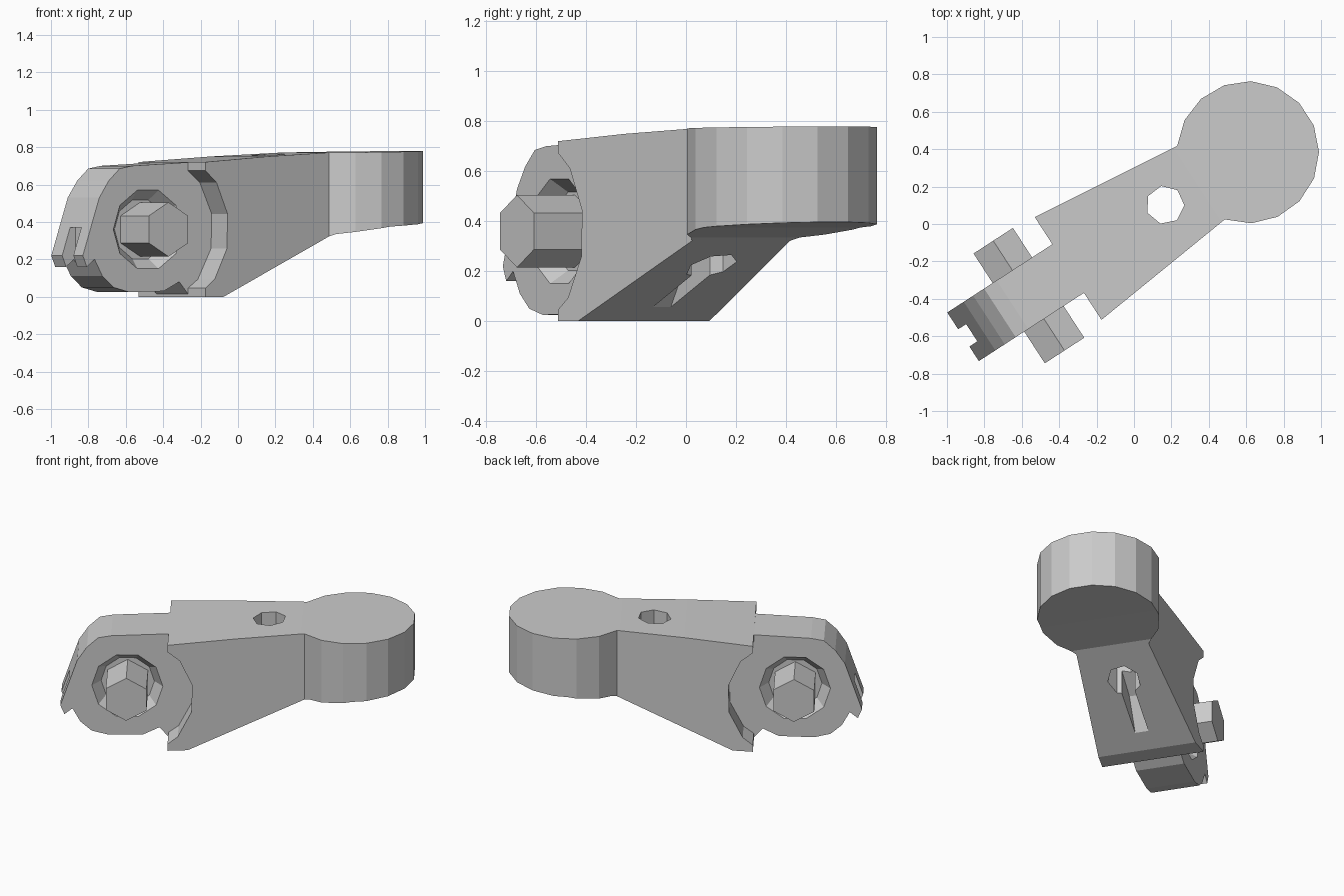
import bpy, bmesh, math
from mathutils import Matrix, Vector

if "Cube" in bpy.data.objects:
    bpy.data.objects.remove(bpy.data.objects["Cube"])

TURN = Matrix.Rotation(math.radians(33), 4, 'Z')   # lever runs diagonally across the grid
PIVOT = (-0.68, 0.36)                              # pin axis: along the lever, height


def loft(name, ring_a, ring_b):
    """Closed solid between two rings with equal point counts."""
    bm = bmesh.new()
    a = [bm.verts.new(TURN @ Vector(p)) for p in ring_a]
    b = [bm.verts.new(TURN @ Vector(p)) for p in ring_b]
    n = len(a)
    bm.faces.new(a)
    bm.faces.new(b[::-1])
    for i in range(n):
        bm.faces.new((a[i], b[i], b[(i + 1) % n], a[(i + 1) % n]))
    bmesh.ops.recalc_face_normals(bm, faces=bm.faces)
    mesh = bpy.data.meshes.new(name)
    bm.to_mesh(mesh)
    bm.free()
    ob = bpy.data.objects.new(name, mesh)
    bpy.context.collection.objects.link(ob)
    return ob


def side(name, pts, lo, hi, pts_hi=None):
    """Side profile (along, height) extruded across the lever."""
    return loft(name, [(u, lo, z) for u, z in pts],
                [(u, hi, z) for u, z in (pts_hi or pts)])


def plan(name, pts, lo, hi):
    """Plan outline (along, across) extruded upward."""
    return loft(name, [(u, v, lo) for u, v in pts], [(u, v, hi) for u, v in pts])


def circle(c, r, n, start=0.0):
    return [(c[0] + r * math.cos(start + math.tau * i / n),
             c[1] + r * math.sin(start + math.tau * i / n)) for i in range(n)]


def combine(target, tool, operation):
    mod = target.modifiers.new(operation.lower(), 'BOOLEAN')
    mod.operation, mod.solver, mod.object = operation, 'EXACT', tool
    bpy.context.view_layer.objects.active = target
    bpy.ops.object.modifier_apply(modifier=mod.name)
    bpy.data.objects.remove(tool, do_unlink=True)


# Lever body: side profile trimmed to the keyhole-shaped plan outline
body = side("lever_body", [(-0.43, 0), (-0.30, 0), (0.45, 0.335), (0.72, 0.375), (1.15, 0.40),
                           (1.15, 0.78), (0.40, 0.77), (0, 0.75), (-0.43, 0.72)], -0.6, 0.6)
head = [(0.72 + 0.38 * math.cos(t), -0.01 + 0.38 * math.sin(t))
        for t in (math.radians(-142 + 284 * i / 13) for i in range(14))]
combine(body, plan("outline", [(-0.425, 0.32), (-0.425, -0.335)] + head, -0.2, 1.0), 'INTERSECT')

# Concave shoulders around the pivot
combine(body, side("shoulder_cut", circle(PIVOT, 0.415, 14, 0.2), -0.7, 0.7), 'DIFFERENCE')

# Tongue: rounded knuckle with a hooked end
tongue = [(-0.20, 0.732), (-0.42, 0.719), (-0.78, 0.70), (-0.86, 0.685), (-0.93, 0.62),
          (-0.99, 0.53), (-1.095, 0.22), (-1.07, 0.16), (-1.02, 0.20), (-0.97, 0.11),
          (-0.90, 0.05), (-0.80, 0.025), (-0.58, 0.03), (-0.48, 0.08), (-0.422, 0.012),
          (-0.20, 0.10)]
combine(body, side("tongue", tongue, -0.163, 0.147), 'UNION')

# Slot splitting the hook into two prongs
combine(body, side("slot", [(-1.3, 0.0), (-1.01, 0.0), (-1.01, 0.37), (-1.3, 0.37)], -0.07, 0.04),
        'DIFFERENCE')

# Countersunk recess around the pin on both faces
for s, face in ((-1, -0.163), (1, 0.147)):
    combine(body, side("recess", circle(PIVOT, 0.235, 10), face + s * 0.02, face - s * 0.075,
                       circle(PIVOT, 0.165, 10)), 'DIFFERENCE')

# Vertical hole and the groove leading into it from below
combine(body, plan("hole", circle((0.195, -0.005), 0.103, 7, 0.3), -0.2, 1.0), 'DIFFERENCE')
combine(body, side("groove", [(-0.19, 0.03), (-0.05, 0.25), (0.17, 0.38), (0.17, 0.0)],
                   -0.045, 0.04), 'DIFFERENCE')

# Hexagonal pivot pin
side("pivot_pin", circle(PIVOT, 0.145, 6, math.pi / 6), -0.365, 0.335)
